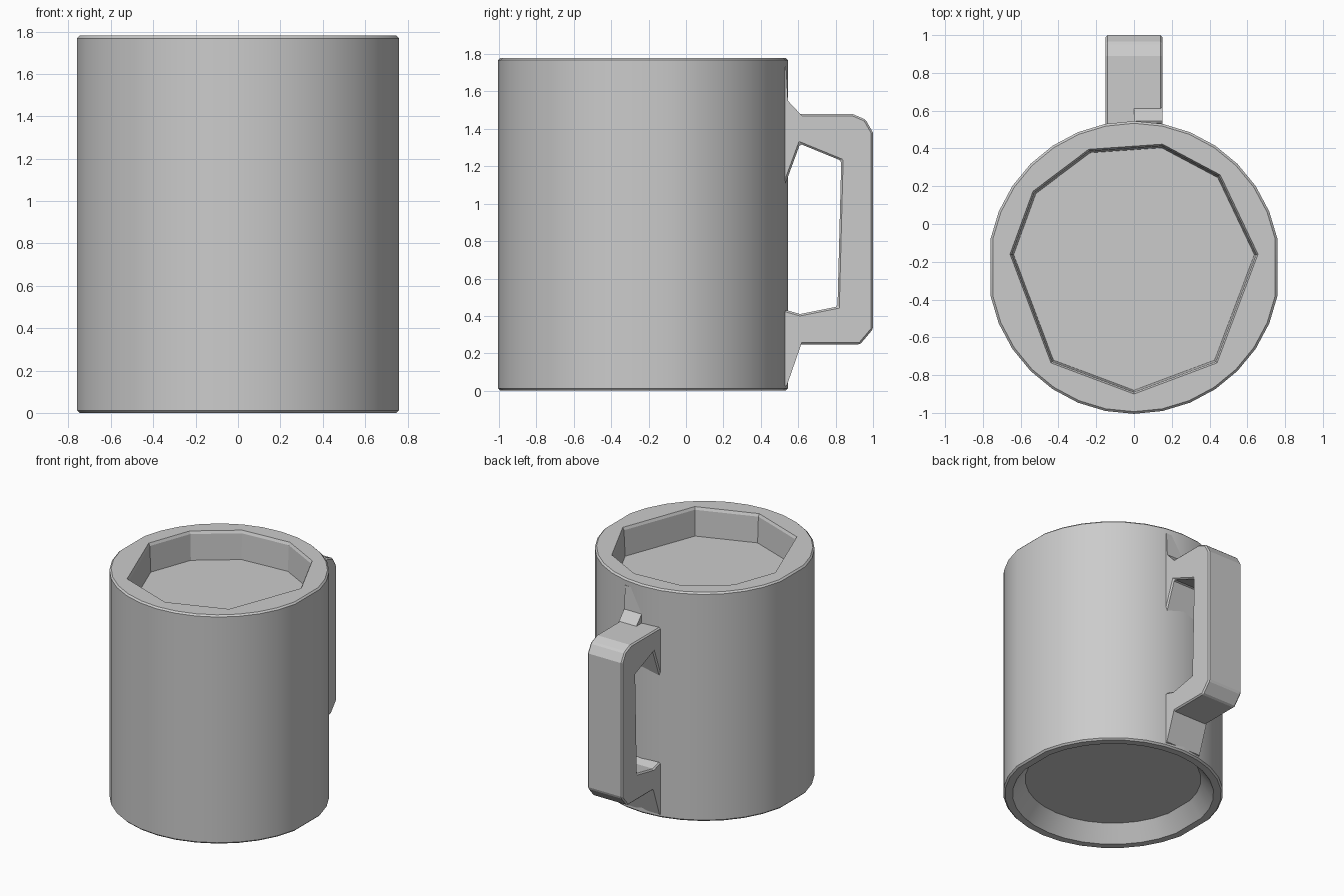
import bpy, bmesh
from math import radians, cos, sin, pi

if "Cube" in bpy.data.objects:
    bpy.data.objects.remove(bpy.data.objects["Cube"])

grey = bpy.data.materials.new("plain grey")
grey.use_nodes = True
colour = (0.6, 0.6, 0.6, 1)
grey.diffuse_color = colour
grey.node_tree.nodes["Principled BSDF"].inputs["Base Color"].default_value = colour

CENTRE_Y = -0.23
HEIGHT = 1.78
FLAT = 0.98  # the two sides of the cup are cut slightly flat
ROUND = [i * pi / 16 for i in range(32)]
# Uneven corners of the cup opening
OPENING = [radians(a) for a in (-131, -90, -49, 6, 47, 77, 111, 143, 174)]


def ring(bm, angles, r, z):
    """Points around the cup axis."""
    return [bm.verts.new((max(-FLAT, min(FLAT, cos(a))) * r, CENTRE_Y + r * sin(a), z))
            for a in angles]


def skin(bm, lower, upper):
    """Wall of quads between two rings of equal count."""
    for i in range(len(lower)):
        bm.faces.new((lower[i - 1], lower[i], upper[i], upper[i - 1]))


def loop_edges(bm, verts):
    return [bm.edges.get((verts[i - 1], verts[i])) for i in range(len(verts))]


def finish(bm, name):
    bmesh.ops.recalc_face_normals(bm, faces=bm.faces)
    mesh = bpy.data.meshes.new(name)
    bm.to_mesh(mesh)
    bm.free()
    obj = bpy.data.objects.new(name, mesh)
    bpy.context.collection.objects.link(obj)
    mesh.materials.append(grey)
    return obj


def bar(name, profile, x0, x1, bevel=0.0):
    """Extrude a (y, z) side profile across x."""
    bm = bmesh.new()
    face = bm.faces.new([bm.verts.new((x0, y, z)) for y, z in profile])
    new = bmesh.ops.extrude_face_region(bm, geom=[face])["geom"]
    moved = [v for v in new if isinstance(v, bmesh.types.BMVert)]
    bmesh.ops.translate(bm, verts=moved, vec=(x1 - x0, 0, 0))
    bm.faces.new(list(reversed(face.verts))) if not face.is_valid else None
    obj = finish(bm, name)
    if bevel:
        mod = obj.modifiers.new("soft edges", "BEVEL")
        mod.width = bevel
        mod.segments = 1
        mod.limit_method = "ANGLE"
    return obj


# Cup: hollow underside, wall, rim and shallow filled opening
bm = bmesh.new()
outside = [ring(bm, ROUND, r, z) for r, z in (
    (0.62, 0.12), (0.71, 0.0), (0.763, 0.0), (0.775, 0.012),
    (0.775, HEIGHT - 0.012), (0.763, HEIGHT))]
inside = [ring(bm, OPENING, r, z) for r, z in (
    (0.67, HEIGHT), (0.66, HEIGHT - 0.02), (0.65, HEIGHT - 0.22))]
for part in (outside, inside):
    for lower, upper in zip(part, part[1:]):
        skin(bm, lower, upper)
bmesh.ops.bridge_loops(bm, edges=loop_edges(bm, outside[-1]) + loop_edges(bm, inside[0]))
bm.faces.new(outside[0])
bm.faces.new(inside[-1])
cup = finish(bm, "cup")
bpy.context.view_layer.objects.active = cup
cup.select_set(True)
bpy.ops.object.shade_smooth_by_angle(angle=radians(20))

# Handle: squared C with clipped outer corners and flared roots
bar("handle", [
    (0.50, 1.48), (0.89, 1.48), (0.96, 1.45), (1.0, 1.38),
    (1.0, 0.33), (0.93, 0.247), (0.50, 0.247),
    (0.50, 0.43), (0.54, 0.43), (0.61, 0.41), (0.81, 0.45), (0.83, 1.23),
    (0.61, 1.32), (0.54, 1.13), (0.50, 1.02)], -0.15, 0.15, 0.01)

# Braces joining the handle to the wall
bar("upper_brace", [(0.50, 1.46), (0.62, 1.47), (0.545, 1.55), (0.535, 1.73), (0.50, 1.73)], 0.0, 0.15)
bar("lower_brace", [(0.50, 0.26), (0.62, 0.26), (0.54, 0.03), (0.50, 0.01)], -0.15, 0.15)
